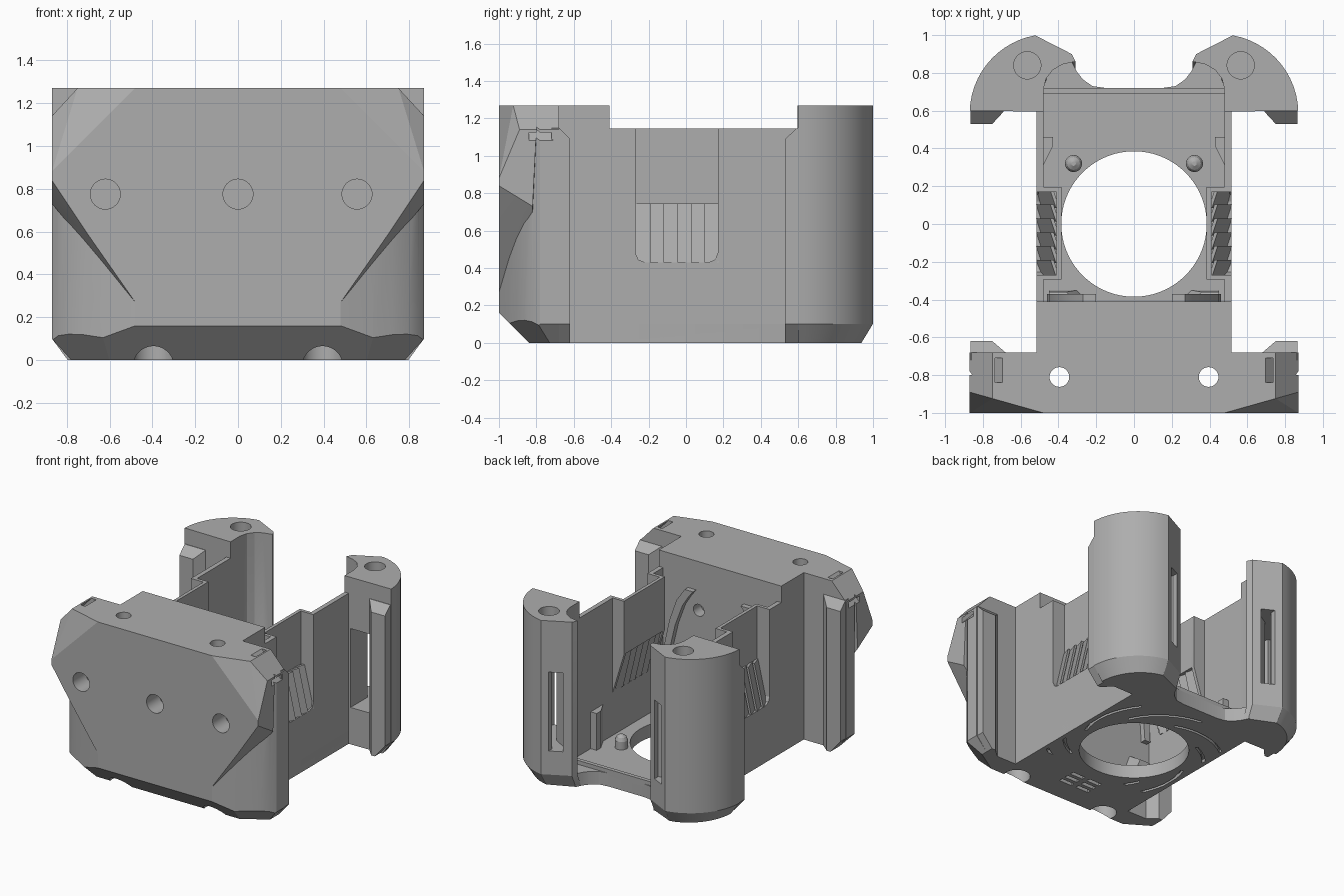
import bpy, bmesh, math
from mathutils import Vector

cube = bpy.data.objects.get("Cube")
if cube:
    bpy.data.objects.remove(cube, do_unlink=True)

grey = bpy.data.materials.new("plain grey")
grey.use_nodes = True
grey.diffuse_color = (0.42, 0.42, 0.42, 1)
grey.node_tree.nodes["Principled BSDF"].inputs["Base Color"].default_value = (0.42, 0.42, 0.42, 1)


def finish(name, bm):
    bmesh.ops.recalc_face_normals(bm, faces=bm.faces)
    me = bpy.data.meshes.new(name)
    bm.to_mesh(me)
    bm.free()
    me.materials.append(grey)
    ob = bpy.data.objects.new(name, me)
    bpy.context.scene.collection.objects.link(ob)
    return ob


def prism_mesh(pts, lo, hi, axis="z"):
    place = {"z": lambda a, b, c: (a, b, c), "x": lambda a, b, c: (c, a, b),
             "y": lambda a, b, c: (a, c, b)}[axis]
    bm = bmesh.new()
    face = bm.faces.new([bm.verts.new(place(a, b, lo)) for a, b in pts])
    new = bmesh.ops.extrude_face_region(bm, geom=[face])["geom"]
    shift = Vector(place(0, 0, hi - lo))
    bmesh.ops.translate(bm, vec=shift, verts=[v for v in new if isinstance(v, bmesh.types.BMVert)])
    return bm


def prism(name, pts, lo, hi, axis="z"):
    return finish(name, prism_mesh(pts, lo, hi, axis))


def hull(name, pts):
    bm = bmesh.new()
    for p in pts:
        bm.verts.new(p)
    bmesh.ops.convex_hull(bm, input=bm.verts[:])
    bmesh.ops.dissolve_limit(bm, angle_limit=0.01, verts=bm.verts[:], edges=bm.edges[:])
    return finish(name, bm)


def box(name, x0, x1, y0, y1, z0, z1):
    return prism(name, [(x0, y0), (x1, y0), (x1, y1), (x0, y1)], z0, z1)


def rod(name, u, v, r, lo, hi, axis="z", n=40):
    return prism(name, [(u + r * math.cos(2 * math.pi * i / n), v + r * math.sin(2 * math.pi * i / n))
                        for i in range(n)], lo, hi, axis)


def slice_off(bm, co, no):
    bmesh.ops.bisect_plane(bm, geom=bm.verts[:] + bm.edges[:] + bm.faces[:],
                           plane_co=co, plane_no=no, clear_outer=True)
    bmesh.ops.holes_fill(bm, edges=[e for e in bm.edges if e.is_boundary], sides=0)


def combine(ob, others, op):
    for other in others:
        mod = ob.modifiers.new("combine", "BOOLEAN")
        mod.operation, mod.object, mod.solver = op, other, "EXACT"
        bpy.context.view_layer.objects.active = ob
        bpy.ops.object.modifier_apply(modifier=mod.name)
        bpy.data.objects.remove(other, do_unlink=True)


def mirrored(pts):
    return pts + [(-x, y) for x, y in reversed(pts)]


# Front body: rounded lower corners, thick back block, chamfered rims
outline = [(.48, -1), (.63, -.945), (.72, -.905), (.79, -.865), (.84, -.825), (.87, -.78),
           (.87, -.68), (.515, -.68), (.515, -.41)]
bm = prism_mesh(mirrored(outline), 0, 1.27)
slice_off(bm, (0, -1, .16), (0, -1, -1))
for s in (1, -1):
    slice_off(bm, (s * .63, -.94, .1), (s * .53, -.85, -1))
    slice_off(bm, (s * .87, 0, .1), (s * 1, 0, -.9))
    slice_off(bm, (s * .87, 0, 1.14), (s * 1.3, 0, 1.2))
body = finish("front_body", bm)

# Angular shield on the upper front
shield = []
for s in (1, -1):
    shield += [(s * x, y, z) for x, y, z in (
        (.48, -1, 1.27), (.87, -1, .88), (.87, -1, .84), (.70, -1, .585), (.48, -1, .27),
        (.87, -.89, 1.14), (.75, -.924, 1.27), (.87, -.80, 1.14), (.75, -.80, 1.27),
        (.87, -.82, .73), (.48, -.82, .27))]
combine(body, [hull("shield", shield)], "UNION")

# Screw holes, counterbores, cable tie tunnels and underside slots
cuts = [rod("cut", x, .775, .07, -1.1, -.85, "y") for x in (-.62, 0, .556)]
for s in (1, -1):
    cuts += [rod("cut", s * .395, -.81, .052, -.1, 1.4),
             rod("cut", s * .395, -.81, .095, -.1, .14),
             rod("cut", s * .18, .9, .045, -.5, -.3, "y"),
             prism("cut", [(s * .66, 1.31), (s * .70, 1.31), (s * .92, 1.07), (s * .88, 1.07)],
                   -.84, -.71, "y")]
    cuts += [box("cut", s * .02, s * .13, y, y + .03, -.1, .05) for y in (-.66, -.6, -.54)]
combine(body, cuts, "DIFFERENCE")

# Base plate with the large fan opening
plate = [(.515, -.42), (.515, .6), (.48, .72), (.44, .84), (.33, .86), (.305, .81), (.27, .765),
         (.22, .73), (.15, .72)]
base = prism("base_plate", mirrored(plate), 0, .1)
cuts = [rod("cut", 0, 0, .385, -.1, .3, "z", 72)]
for k in range(8):
    start = k * math.pi / 4
    arc = [(start + .12 * i, .43 + .022 * i) for i in range(9)]
    strip = [(r * math.cos(a), r * math.sin(a)) for a, r in arc]
    strip += [((r + .022) * math.cos(a), (r + .022) * math.sin(a)) for a, r in reversed(arc)]
    cuts.append(prism("cut", strip, -.05, .025))
combine(base, cuts, "DIFFERENCE")
box("base_rear_lip", -.48, .48, .69, .72, .08, .13)

for s, side in ((1, "left"), (-1, "right")):
    # Rear pillar, narrowed at the foot
    curve = [(.45 + .42 * math.cos(math.radians(a)), .585 + .42 * math.sin(math.radians(a)))
             for a in range(2, 81, 6)]
    ring = curve + [(.33, .9), (.31, .86), (.38, .845), (.43, .815), (.465, .77), (.48, .71), (.48, .595)]
    bm = prism_mesh([(s * x, y) for x, y in ring], 0, 1.27)
    bmesh.ops.bisect_plane(bm, geom=bm.verts[:] + bm.edges[:] + bm.faces[:],
                           plane_co=(0, 0, .1), plane_no=(0, 0, 1))
    for v in bm.verts:
        if v.co.z < .01:
            if abs(v.co.x) > .5:
                v.co.x = s * (.5 + (abs(v.co.x) - .5) * .8)
            v.co.y = .595 + (v.co.y - .595) * .85
    pillar = finish(side + "_rear_pillar", bm)
    cavity = [(.53, .5), (.72, .5), (.72, .72), (.62, .84), (.51, .9), (.475, .93), (.475, 1.05),
              (.385, 1.05), (.385, .885), (.53, .8)]
    combine(pillar, [prism("cut", [(s * x, y) for x, y in cavity], .28, .88),
                     rod("cut", s * .565, .84, .072, 1.1, 1.4)], "DIFFERENCE")

    # Locking flanges on the pillar and the front body
    for part, rows in (("rear", ((.63, .70, 1.15), (.595, .69, 1.15), (.53, .75, 1.09))),
                       ("front", ((-.72, .66, 1.15), (-.68, .68, 1.15), (-.62, .75, 1.09)))):
        hull(f"{side}_{part}_flange", [(s * x, y, z) for y, x0, top in rows for x, z in
             ((x0, 0), (x0, top), (.865, top), (.865, .1), (.78, 0))])

    # Thin side wall with an opening from the top
    wall = [(-.42, 0), (.62, 0), (.62, 1.145), (.17, 1.145), (.17, .48), (.155, .445), (.12, .43),
            (-.22, .43), (-.255, .445), (-.27, .48), (-.27, 1.145), (-.42, 1.145)]
    prism(side + "_wall", wall, s * .48, s * .515, "x")

    # Recessed pocket: cheeks, inner panel
    cheek = [(s * x, z) for x, z in ((.515, .43), (.48, .43), (.385, .74), (.385, 1.145), (.515, 1.145))]
    for y in (-.295, .17):
        prism(side + "_pocket_cheek", cheek, y, y + .025, "y")
    box(side + "_pocket_panel", s * .385, s * .41, -.295, .195, .74, 1.145)

    # Tilted louvres below the pocket
    for i in range(6):
        y = -.235 + i * .073
        hull(side + "_louvre", [(s * (x + dx + t), y + dy, z) for x, z in ((.40, .745), (.475, .43))
                                for dx, dy in ((-.005, -.045), (.025, .045)) for t in (0, .018)])

    # Small inner parts: locating peg, wall bracket, ramp, curved duct rib
    rod(side + "_peg", s * .32, .32, .045, .08, .16)
    hull(side + "_peg_tip", [(s * .32 + r * math.cos(a * .393), .32 + r * math.sin(a * .393), z)
                             for r, z in ((.045, .16), (.034, .185), (.012, .2)) for a in range(16)])
    hull(side + "_bracket", [(s * x, y, z) for z in (.08, .38) for x, y in
                             ((.485, .3), (.485, .46), (.43, .46), (.43, .41), (.46, .36))])
    hull(side + "_ramp", [(s * x, y, z) for x, y, z in (
        (.24, -.415, .09), (.45, -.415, .09), (.30, -.35, .09), (.45, -.35, .09),
        (.30, -.415, .25), (.45, -.415, .25), (.36, -.36, .22), (.45, -.36, .22))])
    rib = [(.20, 1.05), (.27, 1.05), (.34, .95), (.40, .78), (.45, .55), (.46, .4),
           (.41, .4), (.40, .55), (.35, .76), (.29, .92), (.24, 1.0)]
    prism(side + "_duct_rib", [(s * x, z) for x, z in rib], -.415, -.37, "y")

# Smooth the rounded faces and keep edges sharp
for ob in bpy.context.scene.objects:
    if ob.type == "MESH" and ob.data.materials and ob.data.materials[0] == grey:
        bpy.ops.object.select_all(action="DESELECT")
        ob.select_set(True)
        bpy.context.view_layer.objects.active = ob
        bpy.ops.object.shade_smooth_by_angle(angle=math.radians(20))
